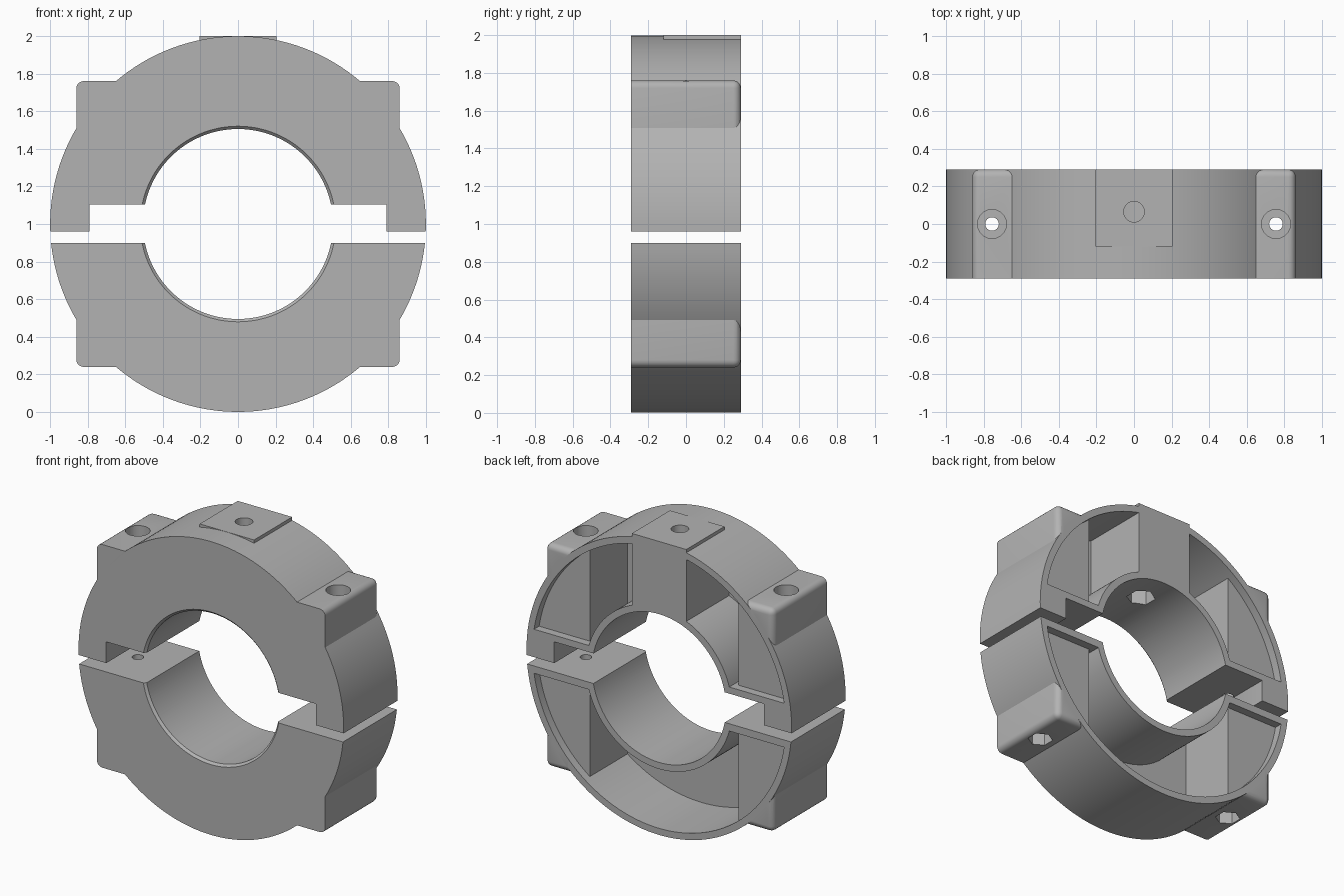
import bpy, bmesh, math
from mathutils import Matrix, Vector

if "Cube" in bpy.data.objects:
    bpy.data.objects.remove(bpy.data.objects["Cube"])

grey = bpy.data.materials.new("plain grey")
grey.use_nodes = True
colour = (0.45, 0.45, 0.45, 1)
grey.diffuse_color = colour
grey.node_tree.nodes["Principled BSDF"].inputs["Base Color"].default_value = colour

HALF = 0.29       # half depth of the collar
CENTRE = 1.0      # height of the bore axis
FLOOR = -0.17     # inner floor of the pockets
OUT, BORE, WALL = 0.999, 0.505, 0.045


def to_object(name, bm):
    bmesh.ops.recalc_face_normals(bm, faces=bm.faces)
    mesh = bpy.data.meshes.new(name)
    bm.to_mesh(mesh)
    bm.free()
    ob = bpy.data.objects.new(name, mesh)
    bpy.context.collection.objects.link(ob)
    return ob


def prism(name, points, y0, y1):
    """Extrude an x/z outline (z measured from the bore axis) along y."""
    bm = bmesh.new()
    face = bm.faces.new([bm.verts.new((x, y0, z + CENTRE)) for x, z in points])
    moved = bmesh.ops.extrude_face_region(bm, geom=[face])["geom"]
    bmesh.ops.translate(bm, vec=(0, y1 - y0, 0),
                        verts=[v for v in moved if isinstance(v, bmesh.types.BMVert)])
    return to_object(name, bm)


def box(name, x0, x1, y0, y1, z0, z1):
    return prism(name, [(x0, z0), (x1, z0), (x1, z1), (x0, z1)], y0, y1)


def drill(name, x, y, z0, z1, radius, sides=32):
    bm = bmesh.new()
    place = Matrix.Translation((x, y, CENTRE + (z0 + z1) / 2))
    bmesh.ops.create_cone(bm, cap_ends=True, segments=sides, radius1=radius,
                          radius2=radius, depth=abs(z1 - z0), matrix=place)
    return to_object(name, bm)


def combine(target, tool, operation):
    """Apply a boolean and throw the tool away."""
    mod = target.modifiers.new("join", "BOOLEAN")
    mod.operation, mod.object, mod.solver = operation, tool, "EXACT"
    graph = bpy.context.evaluated_depsgraph_get()
    mesh = bpy.data.meshes.new_from_object(target.evaluated_get(graph))
    target.modifiers.clear()
    target.data = mesh
    bpy.data.objects.remove(tool)


def arc(radius, z, side, steps=72):
    """Points of a circle from its right end at height z over to its left end."""
    a = math.asin(z / radius)
    angles = [a + (math.pi - 2 * a) * i / steps for i in range(steps + 1)]
    return [(radius * math.cos(t), side * radius * math.sin(t)) for t in angles]


def boss(side, x_sign):
    """Screw lug with rounded corners, square at the front."""
    ob = box("lug", x_sign * 0.645, x_sign * 0.86, -HALF, HALF,
             side * 0.45, side * 0.76)
    bm = bmesh.new()
    bm.from_mesh(ob.data)
    outer = [e for e in bm.edges
             if any(v.co.y > 0 for v in e.verts)
             and all(abs(v.co.z - CENTRE) > 0.5 or abs(v.co.x) > 0.8 for v in e.verts)
             or all(v.co.y > 0 for v in e.verts)]
    outer = [e for e in outer if not all(abs(v.co.x) < 0.7 for v in e.verts)
             or all(v.co.y > 0 for v in e.verts)]
    bmesh.ops.bevel(bm, geom=outer, offset=0.04, segments=5, profile=0.5,
                    affect="EDGES")
    bm.to_mesh(ob.data)
    bm.free()
    return ob


def make_half(name, side):
    upper = side > 0
    # Solid half ring; the upper one has feet that step down over the lower one
    if upper:
        outline = arc(OUT, -0.04, side) + [(-0.79, -0.04), (-0.79, 0.105)]
        outline += arc(BORE, 0.105, side)[::-1] + [(0.79, 0.105), (0.79, -0.04)]
    else:
        outline = arc(OUT, 0.1, side) + arc(BORE, 0.1, side)[::-1]
    body = prism(name, outline, -HALF, HALF)
    for x_sign in (-1, 1):
        combine(body, boss(side, x_sign), "UNION")
    if upper:
        combine(body, box("pad", -0.205, 0.205, -0.12, HALF, 0.85, 1.0), "UNION")

    # Rear pocket, leaving screw columns and the central block
    lip = 0.15
    pocket = prism("pocket", arc(OUT - WALL, lip, side)
                   + arc(BORE + WALL, lip, side)[::-1], FLOOR, HALF + 0.1)
    for x_sign in (-1, 1):
        combine(pocket, box("column", x_sign * 0.56, x_sign * 1.1, -0.5, 0.235,
                            0, side * 1.1), "DIFFERENCE")
    if upper:
        combine(pocket, box("block", -0.205, 0.205, -0.5, 0.6, 0, 1.1), "DIFFERENCE")
    combine(body, pocket, "DIFFERENCE")

    # Screw holes: round counterbores above, hexagonal nut seats below
    for x in (-0.755, 0.755):
        combine(body, drill("screw_hole", x, 0, side * 0.02, side * 0.9, 0.036),
                "DIFFERENCE")
        combine(body, drill("seat", x, 0, side * 0.6, side * 0.9, 0.077,
                            32 if upper else 6), "DIFFERENCE")
    if upper:
        combine(body, drill("pad_hole", 0, 0.065, 0.4, 1.1, 0.055), "DIFFERENCE")
        combine(body, drill("nut_seat", 0, 0.065, 0.4, 0.6, 0.09, 6), "DIFFERENCE")

    # Softened front edge of the bore
    bm = bmesh.new()
    bmesh.ops.create_cone(bm, cap_ends=True, segments=144, radius1=0.525,
                          radius2=0.495, depth=0.03,
                          matrix=Matrix.Translation((0, -HALF + 0.01, CENTRE))
                          @ Matrix.Rotation(-math.pi / 2, 4, "X"))
    combine(body, to_object("bore_chamfer", bm), "DIFFERENCE")

    body.data.materials.clear()
    body.data.materials.append(grey)
    for face in body.data.polygons:
        face.material_index = 0
    bpy.ops.object.select_all(action="DESELECT")
    body.select_set(True)
    bpy.context.view_layer.objects.active = body
    bpy.ops.object.shade_smooth_by_angle(angle=math.radians(25))
    return body


make_half("upper_clamp_half", 1)
make_half("lower_clamp_half", -1)
